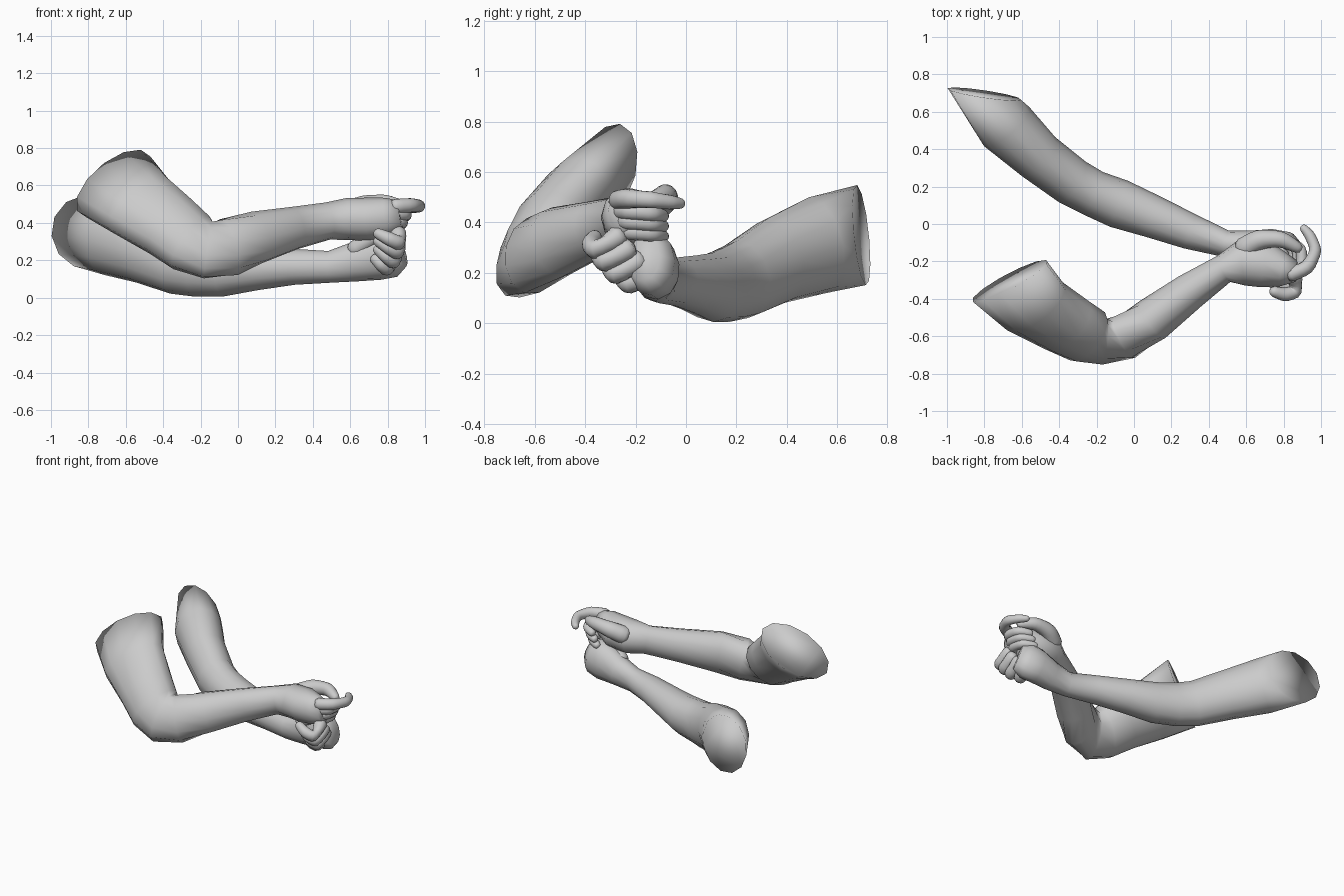
import bpy, bmesh, math
from mathutils import Vector


def loft(name, rings, sides=12, start_dir=None, subsurf=0):
    """Skin of elliptical rings: (centre, radius along hint, radius across, hint)."""
    bm = bmesh.new()
    centres = [Vector(r[0]) for r in rings]
    last = len(rings) - 1
    loops = []
    for i, (c, a, b, hint) in enumerate(rings):
        p, q = centres[max(i - 1, 0)], centres[min(i + 1, last)]
        t1 = (centres[i] - p).normalized() if i else Vector()
        t2 = (q - centres[i]).normalized() if i < last else Vector()
        t = (t1 + t2).normalized()
        if i == 0 and start_dir:
            t = Vector(start_dir).normalized()
        w = Vector(hint)
        w = (w - t * w.dot(t)).normalized()
        n = t.cross(w)
        loop = []
        for k in range(sides):
            ang = 2 * math.pi * k / sides
            loop.append(bm.verts.new(centres[i] + w * a * math.cos(ang) + n * b * math.sin(ang)))
        loops.append(loop)
    for l0, l1 in zip(loops, loops[1:]):
        for k in range(sides):
            j = (k + 1) % sides
            bm.faces.new((l0[k], l0[j], l1[j], l1[k]))
    bm.faces.new(loops[-1])
    bm.faces.new(loops[0][::-1])
    bmesh.ops.recalc_face_normals(bm, faces=bm.faces)
    for f in bm.faces:
        f.smooth = True
    me = bpy.data.meshes.new(name)
    bm.to_mesh(me)
    bm.free()
    ob = bpy.data.objects.new(name, me)
    bpy.context.collection.objects.link(ob)
    if subsurf:
        mod = ob.modifiers.new("smooth", 'SUBSURF')
        mod.levels = mod.render_levels = subsurf
    return ob


def finger(name, pts, r0, r1):
    """Tapered digit along a path, with slightly swollen joints and a rounded tip."""
    pts = [Vector(p) for p in pts]
    path = []
    for p, q in zip(pts, pts[1:]):
        path += [(p, 1.08), (p.lerp(q, 0.5), 1.0)]
    tip = pts[-1] + (pts[-1] - pts[-2]).normalized() * r1 * 0.7
    path += [(pts[-1], 1.0), (tip, 0.6)]
    rings = []
    for i, (p, s) in enumerate(path):
        r = (r0 + (r1 - r0) * i / (len(path) - 1)) * s
        rings.append((p, r, r, (0.05, 0.6, 0.8)))
    return loft(name, rings, 8, subsurf=1)


UP = (0, 0, 1)
BEND = (0.72, 0.39, 0.57)
TILT = (0, -0.15, 1)

# Near arm: shoulder end, bent elbow, forearm, palm
loft("near_arm", [
    ((-0.665, -0.305, 0.61), 0.26, 0.14, BEND),
    ((-0.53, -0.44, 0.50), 0.225, 0.14, BEND),
    ((-0.36, -0.54, 0.38), 0.195, 0.145, BEND),
    ((-0.25, -0.60, 0.295), 0.185, 0.13, (0.45, 0.5, 0.7)),
    ((-0.16, -0.63, 0.255), 0.17, 0.105, (0.02, 0.5, 0.85)),
    ((-0.05, -0.605, 0.27), 0.16, 0.12, (-0.2, 0.25, 0.95)),
    ((0.10, -0.51, 0.322), 0.142, 0.12, UP),
    ((0.30, -0.36, 0.372), 0.115, 0.10, UP),
    ((0.48, -0.24, 0.41), 0.10, 0.078, UP),
    ((0.58, -0.205, 0.42), 0.112, 0.125, UP),
    ((0.70, -0.215, 0.42), 0.115, 0.125, UP),
    ((0.80, -0.245, 0.43), 0.105, 0.09, UP),
    ((0.87, -0.255, 0.44), 0.08, 0.055, UP),
], start_dir=(0.55, -0.8, -0.25))

# Far arm: shoulder end, gentler elbow, forearm, palm
loft("far_arm", [
    ((-0.80, 0.695, 0.35), 0.20, 0.20, (-0.1, 0, 1)),
    ((-0.68, 0.52, 0.31), 0.195, 0.16, UP),
    ((-0.51, 0.36, 0.25), 0.175, 0.137, UP),
    ((-0.33, 0.225, 0.175), 0.158, 0.13, UP),
    ((-0.22, 0.165, 0.155), 0.15, 0.125, UP),
    ((-0.08, 0.108, 0.143), 0.137, 0.132, UP),
    ((0.10, 0.04, 0.155), 0.115, 0.115, UP),
    ((0.30, -0.04, 0.165), 0.096, 0.096, UP),
    ((0.49, -0.105, 0.165), 0.085, 0.072, UP),
    ((0.62, -0.12, 0.19), 0.105, 0.085, UP),
    ((0.73, -0.125, 0.22), 0.13, 0.10, TILT),
    ((0.81, -0.14, 0.24), 0.135, 0.10, TILT),
    ((0.865, -0.165, 0.26), 0.10, 0.065, TILT),
], start_dir=(-0.15, -1, -0.1))

# Far hand: four fingers slanting down and forward, tips curling back and up
knuckles = [(0.85, -0.24, 0.365), (0.85, -0.20, 0.315), (0.835, -0.16, 0.27), (0.81, -0.12, 0.22)]
bends = [(0.87, -0.36, 0.285), (0.862, -0.325, 0.235), (0.84, -0.28, 0.185), (0.80, -0.225, 0.15)]
tips = [(0.745, -0.36, 0.345), (0.745, -0.325, 0.305), (0.745, -0.285, 0.26), (0.73, -0.24, 0.21)]
for i, (k, b, t) in enumerate(zip(knuckles, bends, tips)):
    mid = Vector(b).lerp(Vector(t), 0.5) + Vector((0, -0.02, 0))
    finger(f"far_finger_{i + 1}", [k, b, mid, t], 0.05, 0.03)
finger("far_thumb", [(0.60, -0.14, 0.24), (0.69, -0.18, 0.30), (0.77, -0.21, 0.35),
                     (0.83, -0.22, 0.38)], 0.055, 0.03)

# Near hand: three curled fingers, an extended index finger and a thumb
for i in range(3):
    z, x = 0.445 - 0.04 * i, -0.02 * i
    finger(f"near_finger_{i + 1}", [
        (0.82 + x, -0.27, z), (0.90 + x, -0.23, z), (0.895 + x, -0.13, z - 0.01),
        (0.82 + x, -0.09, z - 0.02)], 0.04, 0.028)
finger("near_index", [(0.81, -0.28, 0.485), (0.93, -0.235, 0.495), (0.975, -0.14, 0.49),
                      (0.94, -0.06, 0.48), (0.905, -0.02, 0.475)], 0.046, 0.022)
finger("near_thumb", [(0.56, -0.15, 0.44), (0.67, -0.08, 0.495), (0.79, -0.08, 0.51),
                      (0.88, -0.13, 0.49)], 0.07, 0.028)
